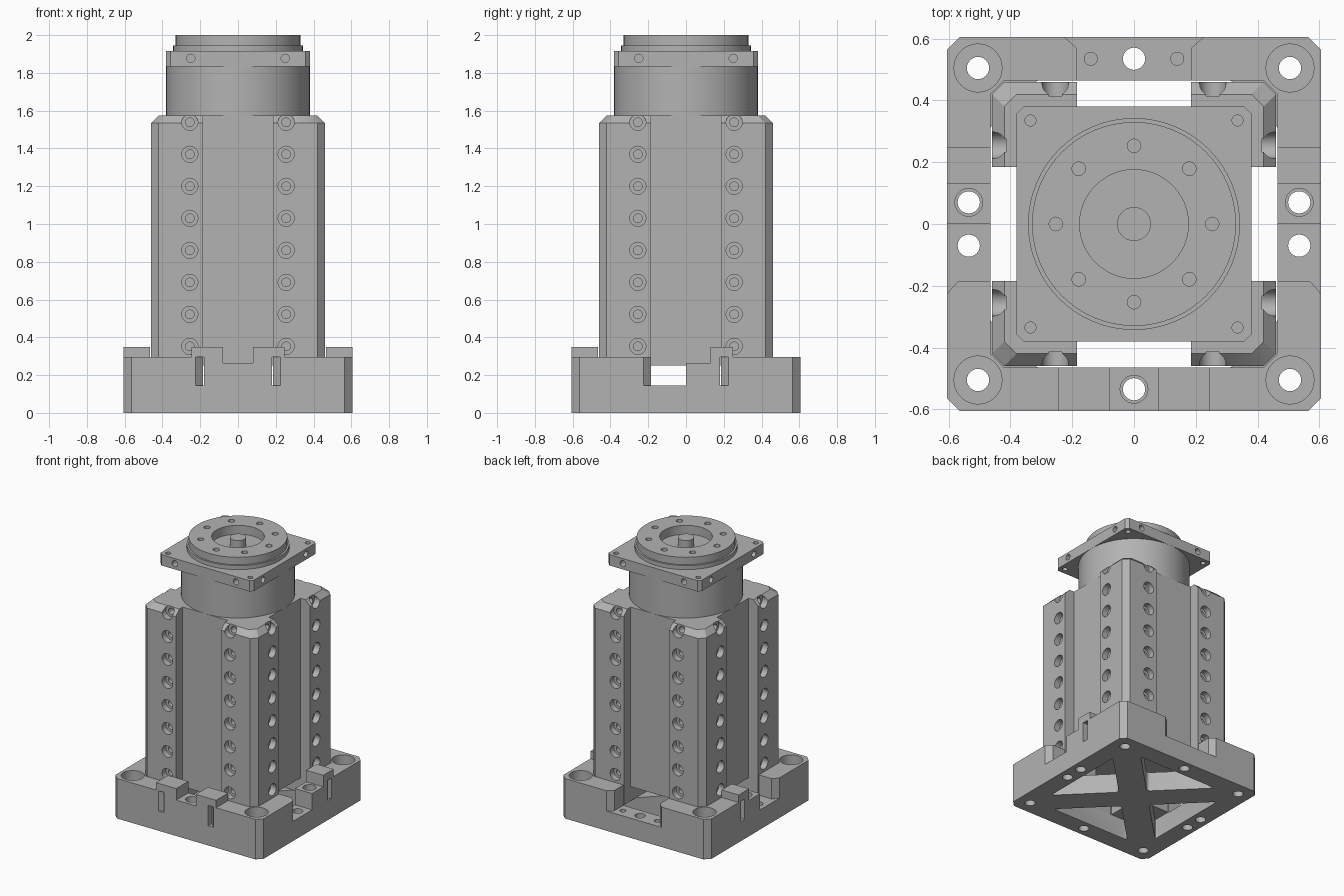
import bpy, bmesh, math
from mathutils import Vector, Matrix

if "Cube" in bpy.data.objects:
    bpy.data.objects.remove(bpy.data.objects["Cube"])

metal = bpy.data.materials.new("machined grey")
metal.diffuse_color = (0.45, 0.45, 0.45, 1)
metal.use_nodes = True
metal.node_tree.nodes["Principled BSDF"].inputs["Base Color"].default_value = metal.diffuse_color


def turn(points, q):
    """Rotate 2D points by q quarter turns."""
    for _ in range(q % 4):
        points = [(-y, x) for x, y in points]
    return points


def loft(bm, rings):
    """Closed solid through rings of equal point count."""
    loops = [[bm.verts.new(p) for p in r] for r in rings]
    n = len(loops[0])
    for a, b in zip(loops, loops[1:]):
        for i in range(n):
            j = (i + 1) % n
            bm.faces.new((a[i], a[j], b[j], b[i]))
    bm.faces.new(loops[0][::-1])
    bm.faces.new(loops[-1])


def prism(bm, outline, z0, z1):
    loft(bm, [[(x, y, z) for x, y in outline] for z in (z0, z1)])


def circle(r, z, n=32):
    return [(r * math.cos(2 * math.pi * i / n), r * math.sin(2 * math.pi * i / n), z)
            for i in range(n)]


def bore(bm, pos, out, steps, n=24):
    """Stepped hole; steps = (radius, depth) from the surface inwards."""
    tmp = bmesh.new()
    rings, z = [], 0.02
    for r, d in steps:
        rings = [circle(r, -d, n), circle(r, z, n)] + rings
        z = -d
    loft(tmp, rings)
    rot = Vector(out).to_track_quat('Z', 'Y').to_matrix().to_4x4()
    tmp.transform(Matrix.Translation(pos) @ rot)
    me = bpy.data.meshes.new("tmp")
    tmp.to_mesh(me)
    tmp.free()
    bm.from_mesh(me)
    bpy.data.meshes.remove(me)


def finish(bm, name):
    bmesh.ops.recalc_face_normals(bm, faces=bm.faces)
    me = bpy.data.meshes.new(name)
    bm.to_mesh(me)
    bm.free()
    ob = bpy.data.objects.new(name, me)
    bpy.context.collection.objects.link(ob)
    me.materials.append(metal)
    return ob


def part(name, bm, cut=None):
    """Make the object, cut its holes and shade it."""
    ob = finish(bm, name)
    bpy.ops.object.select_all(action='DESELECT')
    ob.select_set(True)
    bpy.context.view_layer.objects.active = ob
    if cut:
        cutter = finish(cut, name + "_cutter")
        cutter.hide_render = True
        mod = ob.modifiers.new("holes", 'BOOLEAN')
        mod.operation, mod.solver, mod.object = 'DIFFERENCE', 'EXACT', cutter
        bpy.ops.object.modifier_apply(modifier=mod.name)
        bpy.data.objects.remove(cutter)
    bpy.ops.object.shade_smooth_by_angle(angle=math.radians(30))
    return ob


def octagon(s, c):
    return [p for q in range(4) for p in turn([(s, s - c), (s - c, s)], q)]


UP = (0, 0, 1)
SIGNS = [(a, b) for a in (-1, 1) for b in (-1, 1)]
FLOOR, RIM, TOP = 0.145, 0.295, 1.575

# base plate: a floor with four triangular openings leaving a cross
bm, cut = bmesh.new(), bmesh.new()
prism(bm, octagon(0.605, 0.04), 0, FLOOR)
for q in range(4):
    prism(cut, turn([(-0.33, 0.465), (0, 0.135), (0.33, 0.465)], q), -0.05, 0.2)
upright = [e for e in cut.edges if abs(e.verts[0].co.z - e.verts[1].co.z) > 0.1]
bmesh.ops.bevel(cut, geom=upright, offset=0.025, segments=4, profile=0.5, affect='EDGES')
for a, b in SIGNS:
    bore(cut, (a * 0.505, b * 0.505, FLOOR), UP, [(0.036, 0.2)])
    bore(cut, (a * 0.535, b * 0.07, FLOOR), UP, [(0.036, 0.2)])
for b in (-1, 1):
    bore(cut, (0, b * 0.535, FLOOR), UP, [(0.036, 0.2)])
    for a in (-1, 1):
        bore(cut, (a * 0.14, b * 0.535, FLOOR), UP, [(0.021, 0.1)])
part("base_plate", bm, cut)

# raised base corners with counterbored bolt holes
bm, cut = bmesh.new(), bmesh.new()
corner = [(0.465, 0.185), (0.57, 0.185), (0.605, 0.225), (0.605, 0.565), (0.565, 0.605),
          (0.225, 0.605), (0.185, 0.57), (0.185, 0.465), (0.42, 0.465), (0.465, 0.42)]
for q in range(4):
    prism(bm, turn(corner, q), FLOOR, RIM)
for a, b in SIGNS:
    bore(cut, (a * 0.505, b * 0.505, RIM), UP, [(0.078, 0.09), (0.036, 0.2)])
part("base_corners", bm, cut)

# front locating key, profile in x and z
half = [(0.18, FLOOR), (0.18, RIM), (0.245, RIM), (0.245, 0.35), (0.08, 0.35), (0.08, 0.265)]
profile = half + [(-x, z) for x, z in reversed(half)]
bm, cut = bmesh.new(), bmesh.new()
loft(bm, [[(x, y, z) for x, z in profile] for y in (-0.605, -0.465)])
bore(cut, (0, -0.535, 0.265), UP, [(0.045, 0.04), (0.036, 0.2)])
part("front_key", bm, cut)

# side locating keys, profile in y and z
profile = [(0, FLOOR), (0.18, FLOOR), (0.18, RIM), (0.25, RIM), (0.25, 0.35),
           (0.13, 0.35), (0.13, 0.265), (0, 0.265)]
for side, name in ((-1, "left_key"), (1, "right_key")):
    bm, cut = bmesh.new(), bmesh.new()
    loft(bm, [[(side * x, y, z) for y, z in profile] for x in (0.465, 0.605)])
    bore(cut, (side * 0.535, 0.07, 0.265), UP, [(0.045, 0.04), (0.036, 0.2)])
    part(name, bm, cut)


# tower: square column with four stout corner pillars, chamfered at the top
def tower_ring(s, z):
    quarter = [(0.38, 0.185), (s, 0.185), (s, s - 0.04), (s - 0.04, s), (0.185, s), (0.185, 0.38)]
    return [(x, y, z) for q in range(4) for x, y in turn(quarter, q)]


bm, cut = bmesh.new(), bmesh.new()
loft(bm, [tower_ring(0.46, 0.25), tower_ring(0.46, 1.535), tower_ring(0.42, TOP)])
for k in range(8):
    z = 0.352 + 0.1695 * k
    for q in range(4):
        out = turn([(0, -1)], q)[0]
        for x in (-0.255, 0.255):
            px, py = turn([(x, -0.46)], q)[0]
            bore(cut, (px, py, z), (*out, 0), [(0.043, 0.045), (0.023, 0.1)], 20)
part("tower", bm, cut)

# pillar feet standing on the base floor
bm = bmesh.new()
foot = [(0.185, 0.185), (0.46, 0.185), (0.46, 0.42), (0.42, 0.46), (0.185, 0.46)]
for q in range(4):
    prism(bm, turn(foot, q), FLOOR, 0.25)
part("tower_feet", bm)

# neck
bm = bmesh.new()
loft(bm, [circle(0.38, TOP, 64), circle(0.38, 1.84, 64)])
part("neck", bm)

# square flange with edge and corner screw holes
bm, cut = bmesh.new(), bmesh.new()
prism(bm, octagon(0.38, 0.022), 1.835, 1.915)
for q in range(4):
    out = turn([(0, -1)], q)[0]
    for x in (-0.25, 0.25):
        px, py = turn([(x, -0.38)], q)[0]
        bore(cut, (px, py, 1.877), (*out, 0), [(0.022, 0.05)], 16)
for a, b in SIGNS:
    bore(cut, (a * 0.335, b * 0.335, 1.915), UP, [(0.018, 0.12)], 16)
part("flange", bm, cut)

# turntable with centre pocket and ring of tapped holes
bm, cut = bmesh.new(), bmesh.new()
loft(bm, [circle(0.343, 1.91, 64), circle(0.343, 1.945, 64),
          circle(0.33, 1.945, 64), circle(0.33, 2.0, 64)])
bore(cut, (0, 0, 2.0), UP, [(0.176, 0.065)], 48)
for i in range(8):
    a = math.pi * i / 4
    bore(cut, (0.253 * math.cos(a), 0.253 * math.sin(a), 2.0), UP, [(0.022, 0.06)], 16)
part("turntable", bm, cut)

# centre pin
bm = bmesh.new()
loft(bm, [circle(0.055, 1.93), circle(0.055, 1.995)])
part("centre_pin", bm)
